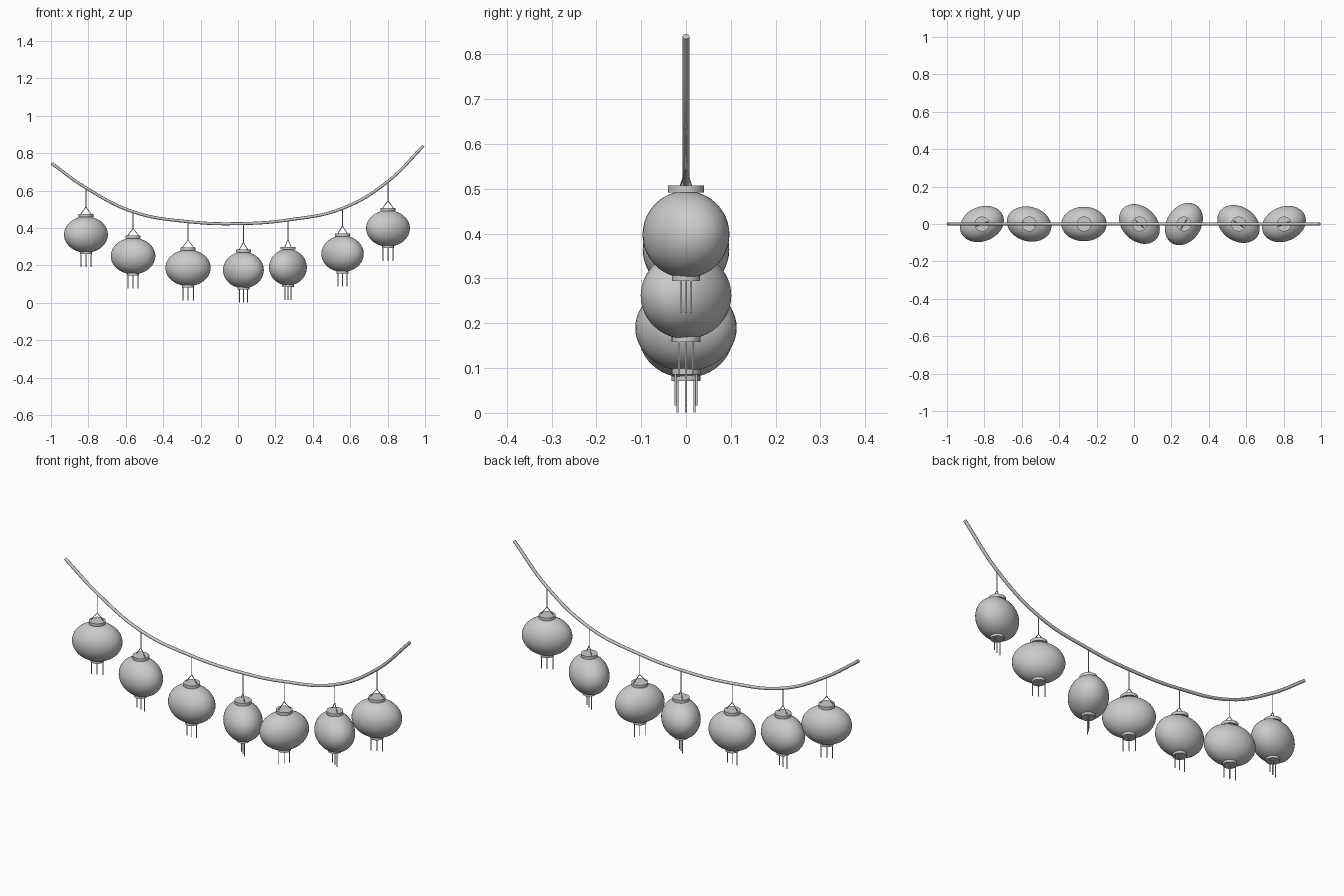
import bpy, bmesh, math
from mathutils import Vector, Matrix

if "Cube" in bpy.data.objects:
    bpy.data.objects.remove(bpy.data.objects["Cube"])


def tube(name, pts, radius, sides_res=2, smooth=False):
    """Round wire through the given points."""
    cu = bpy.data.curves.new(name, 'CURVE')
    cu.dimensions = '3D'
    cu.bevel_depth = radius
    cu.bevel_resolution = sides_res
    cu.use_fill_caps = True
    if smooth:
        cu.resolution_u = 8
        sp = cu.splines.new('BEZIER')
        sp.bezier_points.add(len(pts) - 1)
        for bp, p in zip(sp.bezier_points, pts):
            bp.co = p
            bp.handle_left_type = bp.handle_right_type = 'AUTO'
    else:
        sp = cu.splines.new('POLY')
        sp.points.add(len(pts) - 1)
        for q, p in zip(sp.points, pts):
            q.co = (*p, 1)
    ob = bpy.data.objects.new(name, cu)
    bpy.context.collection.objects.link(ob)
    return ob


def solid(name, build, mat):
    """Smooth-shaded mesh filled by a bmesh callback."""
    me = bpy.data.meshes.new(name)
    bm = bmesh.new()
    build(bm)
    for f in bm.faces:
        f.smooth = len(f.verts) <= 4
    bm.to_mesh(me)
    bm.free()
    ob = bpy.data.objects.new(name, me)
    ob.matrix_world = mat
    bpy.context.collection.objects.link(ob)
    bpy.ops.object.select_all(action='DESELECT')
    ob.select_set(True)
    bpy.context.view_layer.objects.active = ob
    bpy.ops.object.shade_smooth_by_angle(angle=math.radians(35))
    return ob


def disc(r, z0, z1):
    return lambda bm: bmesh.ops.create_cone(
        bm, cap_ends=True, segments=24, radius1=r, radius2=r, depth=z1 - z0,
        matrix=Matrix.Translation((0, 0, (z0 + z1) / 2)))


def ellipsoid(bm):
    bmesh.ops.create_uvsphere(bm, u_segments=40, v_segments=24, radius=1,
                              matrix=Matrix.Diagonal((0.121, 0.092, 0.097, 1)))


# sagging cable
cable = [(-0.997, 0.746), (-0.813, 0.615), (-0.561, 0.487), (-0.267, 0.434),
         (0.029, 0.424), (0.267, 0.443), (0.559, 0.505), (0.802, 0.65), (0.992, 0.84)]
tube("cable", [(x, 0, z) for x, z in cable], 0.008, 2, smooth=True)

# lanterns: body centre height and turn about z, hung under the inner cable points
lanterns = [(0.365, 22), (0.25, -15), (0.187, 0), (0.175, -42),
            (0.19, 57), (0.262, -33), (0.398, 23)]
for i, ((x, zc), (z, turn)) in enumerate(zip(cable[1:-1], lanterns), 1):
    m = Matrix.Translation((x, 0, z)) @ Matrix.Rotation(math.radians(turn), 4, 'Z')
    solid(f"lantern_body_{i}", ellipsoid, m)
    solid(f"top_cap_{i}", disc(0.040, 0.094, 0.109), m)
    solid(f"bottom_cap_{i}", disc(0.032, -0.104, -0.091), m)

    def at(px, pz):
        return m @ Vector((px, 0, pz))

    # triangular bail and hanging cord
    for s, side in ((-1, "left"), (1, "right")):
        tube(f"bail_{side}_{i}", [at(s * 0.033, 0.106), at(0, 0.148)], 0.002, 1)
    tube(f"cord_{i}", [at(0, 0.147), Vector((x, 0, zc))], 0.0022, 1)
    # three tassel strands
    for k in (-1, 0, 1):
        tube(f"tassel_{i}_{k + 2}", [at(k * 0.028, -0.1), at(k * 0.028, -0.174)], 0.0025, 1)
